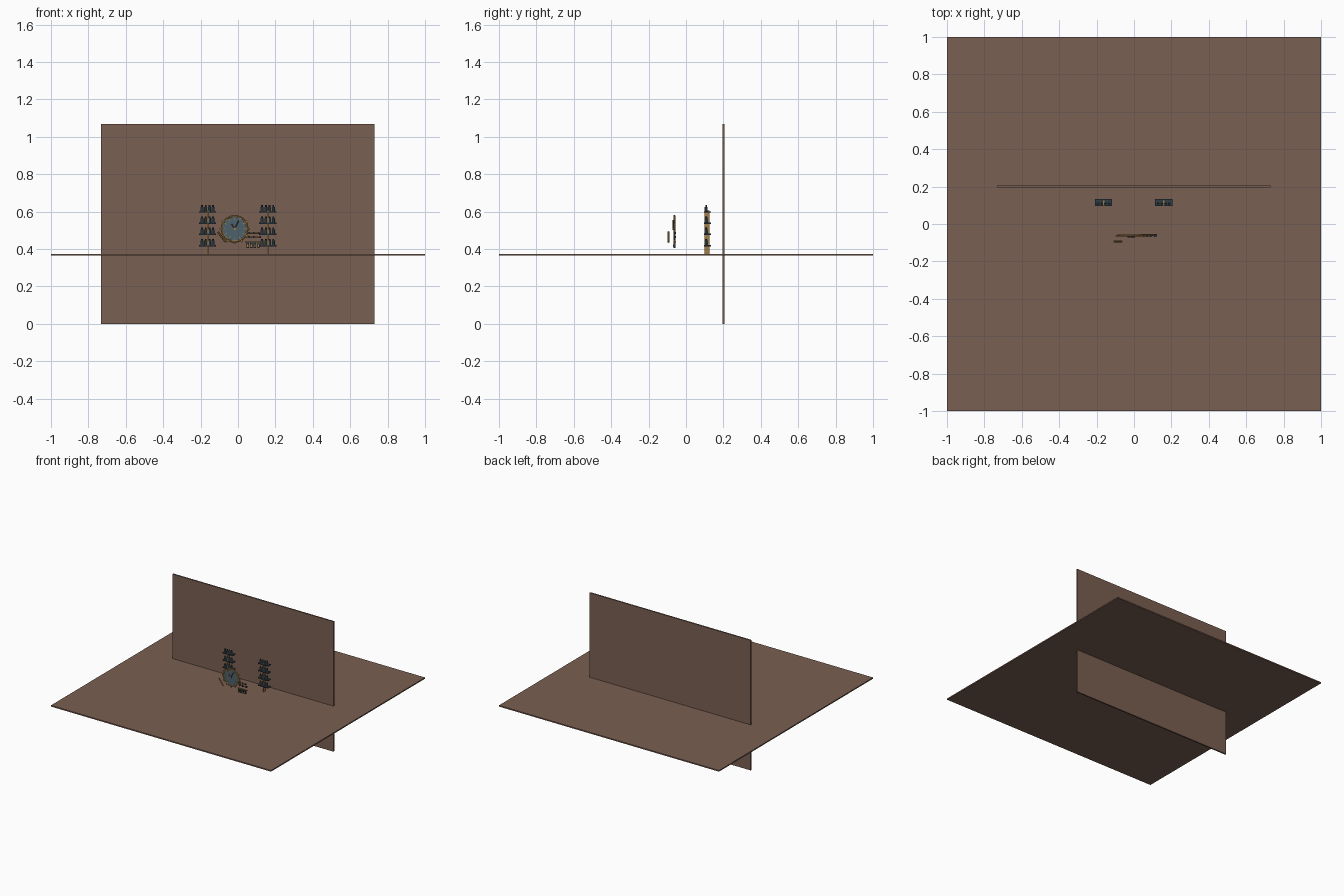
import bpy, math
from mathutils import Vector

if "Cube" in bpy.data.objects:
    bpy.data.objects.remove(bpy.data.objects["Cube"])


def material(name, rgb):
    m = bpy.data.materials.new(name)
    m.diffuse_color = (*rgb, 1)
    m.use_nodes = True
    m.node_tree.nodes["Principled BSDF"].inputs["Base Color"].default_value = m.diffuse_color
    return m


BROWN = material("warm brown", (0.195, 0.115, 0.085))
BRASS = material("brass", (0.36, 0.20, 0.06))
STEEL = material("blue grey", (0.075, 0.12, 0.15))
DARK = material("dark slate", (0.03, 0.045, 0.06))
COPPER = material("copper", (0.28, 0.09, 0.045))


def box(name, loc, size, mat, tilt=0.0):
    """Box centred on loc, turned about the depth axis."""
    bpy.ops.mesh.primitive_cube_add(size=1, location=loc, rotation=(0, tilt, 0))
    o = bpy.context.object
    o.name, o.scale = name, size
    o.data.materials.append(mat)
    return o


def rod(name, a, b, r, mat, sides=10):
    """Cylinder from point a to point b."""
    a, b = Vector(a), Vector(b)
    bpy.ops.mesh.primitive_cylinder_add(vertices=sides, radius=r, depth=(b - a).length,
                                        location=(a + b) / 2)
    o = bpy.context.object
    o.name = name
    o.rotation_euler = (b - a).to_track_quat('Z', 'Y').to_euler()
    o.data.materials.append(mat)
    bpy.ops.object.shade_smooth_by_angle()
    return o


# Room: large floor slab and a wall passing through it
box("floor", (0, 0, 0.369), (2, 2, 0.010), BROWN)
box("back_wall", (-0.001, 0.201, 0.534), (1.464, 0.012, 1.068), BROWN)

# Two racks: thin upright panel, four shelves, four bottles on each
for cx in (-0.163, 0.159):
    box("rack_upright", (cx, 0.113, 0.487), (0.008, 0.026, 0.235), BRASS)
    for z in (0.418, 0.478, 0.538, 0.598):
        box("rack_shelf", (cx, 0.115, z), (0.092, 0.036, 0.007), DARK)
        for i in range(4):
            x = cx + (i - 1.5) * 0.02
            rod("bottle", (x, 0.108, z + 0.003), (x, 0.108, z + 0.027), 0.008, STEEL)
            rod("bottle_cap", (x, 0.108, z + 0.027), (x, 0.108, z + 0.036), 0.005, DARK)

# Round dial with brass rim, rim studs and hour marks
CX, CY, CZ = -0.018, -0.062, 0.508
rod("dial_face", (CX, CY - 0.003, CZ), (CX, CY + 0.004, CZ), 0.067, STEEL, 32)
bpy.ops.mesh.primitive_torus_add(location=(CX, CY, CZ), rotation=(math.pi / 2, 0, 0),
                                 major_radius=0.068, minor_radius=0.006,
                                 major_segments=32, minor_segments=8)
rim = bpy.context.object
rim.name = "dial_rim"
rim.data.materials.append(BRASS)
bpy.ops.object.shade_smooth_by_angle()
for i in range(12):
    a = i * math.tau / 12
    s, c = math.sin(a), math.cos(a)
    box("hour_mark", (CX + 0.054 * s, CY - 0.004, CZ + 0.054 * c),
        (0.004, 0.003, 0.012), BRASS, a)
    if 2 <= i <= 10:
        box("rim_stud", (CX + 0.077 * s, CY, CZ + 0.077 * c),
            (0.010, 0.008, 0.010), BRASS, a)

# Dial hands and hub
rod("long_hand", (CX, CY - 0.007, CZ), (CX + 0.022, CY - 0.007, CZ + 0.045), 0.0025, DARK)
rod("short_hand", (CX, CY - 0.007, CZ), (CX - 0.016, CY - 0.007, CZ + 0.026), 0.003, COPPER)
rod("dial_hub", (CX, CY - 0.010, CZ), (CX, CY, CZ), 0.007, BRASS, 12)

# Slanted lever in front of the dial's left side
rod("lever", (-0.108, -0.094, 0.492), (-0.066, -0.094, 0.436), 0.005, BRASS)

# Pipes to the right of the dial
for z, x1 in ((0.485, 0.112), (0.464, 0.118)):
    rod("pipe", (0.035, -0.060, z), (x1, -0.060, z), 0.004, BRASS)
    for x in (0.06, 0.085, x1):
        box("pipe_collar", (x, -0.060, z), (0.008, 0.013, 0.012), DARK)

# Small key bank under the pipes
box("key_rail", (0.080, -0.058, 0.436), (0.084, 0.008, 0.007), BRASS)
for i in range(4):
    x = 0.052 + i * 0.019
    box("key", (x, -0.062, 0.421), (0.012, 0.011, 0.030), DARK)
    box("key_plate", (x, -0.069, 0.417), (0.006, 0.003, 0.014), BRASS)
